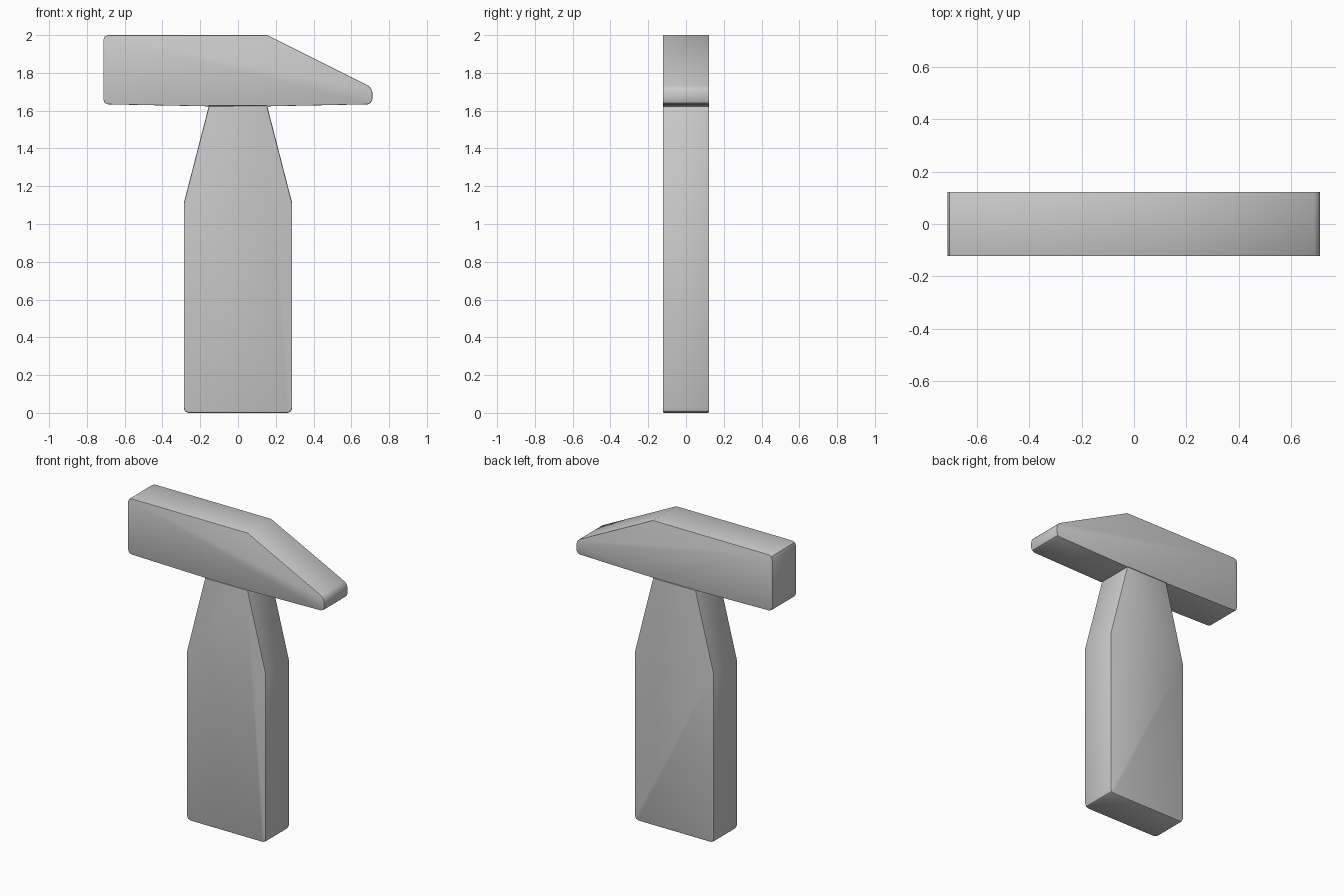
import bpy, bmesh, math

if "Cube" in bpy.data.objects:
    bpy.data.objects.remove(bpy.data.objects["Cube"])

HALF_DEPTH = 0.123


def slab(name, points, rounded, joint, corner=0.025, rim=0.008):
    """Extrude an x-z outline along y, soften chosen corners, then its rims.
    joint is the height below/at which the edge between the parts stays sharp."""
    bm = bmesh.new()
    front = bm.faces.new([bm.verts.new((x, -HALF_DEPTH, z)) for x, z in points])
    ext = bmesh.ops.extrude_face_region(bm, geom=[front], use_keep_orig=True)
    for v in ext["geom"]:
        if isinstance(v, bmesh.types.BMVert):
            v.co.y = HALF_DEPTH
    bmesh.ops.recalc_face_normals(bm, faces=bm.faces)

    # Outline corners
    spots = [points[i] for i in rounded]
    corners = [e for e in bm.edges
               if abs(e.verts[0].co.y - e.verts[1].co.y) > 0.1
               and any(math.dist((e.verts[0].co.x, e.verts[0].co.z), p) < 1e-4
                       for p in spots)]
    bmesh.ops.bevel(bm, geom=corners, offset=corner, segments=2, profile=0.5,
                    affect='EDGES')

    # Front and back rims, leaving the joint flush
    def on_joint(e):
        return all(abs(v.co.z - joint) < 1e-4 and abs(v.co.x) < 0.16
                   for v in e.verts)

    rims = [e for e in bm.edges
            if abs(e.verts[0].co.y - e.verts[1].co.y) < 1e-4 and not on_joint(e)]
    bmesh.ops.bevel(bm, geom=rims, offset=rim, segments=2, profile=0.5,
                    affect='EDGES', clamp_overlap=True)
    bmesh.ops.recalc_face_normals(bm, faces=bm.faces)

    mesh = bpy.data.meshes.new(name)
    bm.to_mesh(mesh)
    bm.free()
    ob = bpy.data.objects.new(name, mesh)
    bpy.context.collection.objects.link(ob)
    bpy.ops.object.select_all(action='DESELECT')
    ob.select_set(True)
    bpy.context.view_layer.objects.active = ob
    bpy.ops.object.shade_smooth_by_angle(angle=math.radians(30))
    return ob


JOINT = 1.623

# Head: square striking end on the left, sloped peen on the right
slab("hammer_head",
     [(-0.713, 1.634), (-0.155, JOINT), (0.155, JOINT), (0.711, 1.634),
      (0.711, 1.722), (0.155, 2.0), (-0.713, 2.0)],
     rounded=[0, 3, 4, 6], joint=JOINT)

# Handle: straight grip narrowing to the neck under the head
slab("handle",
     [(-0.287, 0.0), (0.287, 0.0), (0.287, 1.11), (0.155, JOINT),
      (-0.155, JOINT), (-0.287, 1.11)],
     rounded=[0, 1], joint=JOINT)
